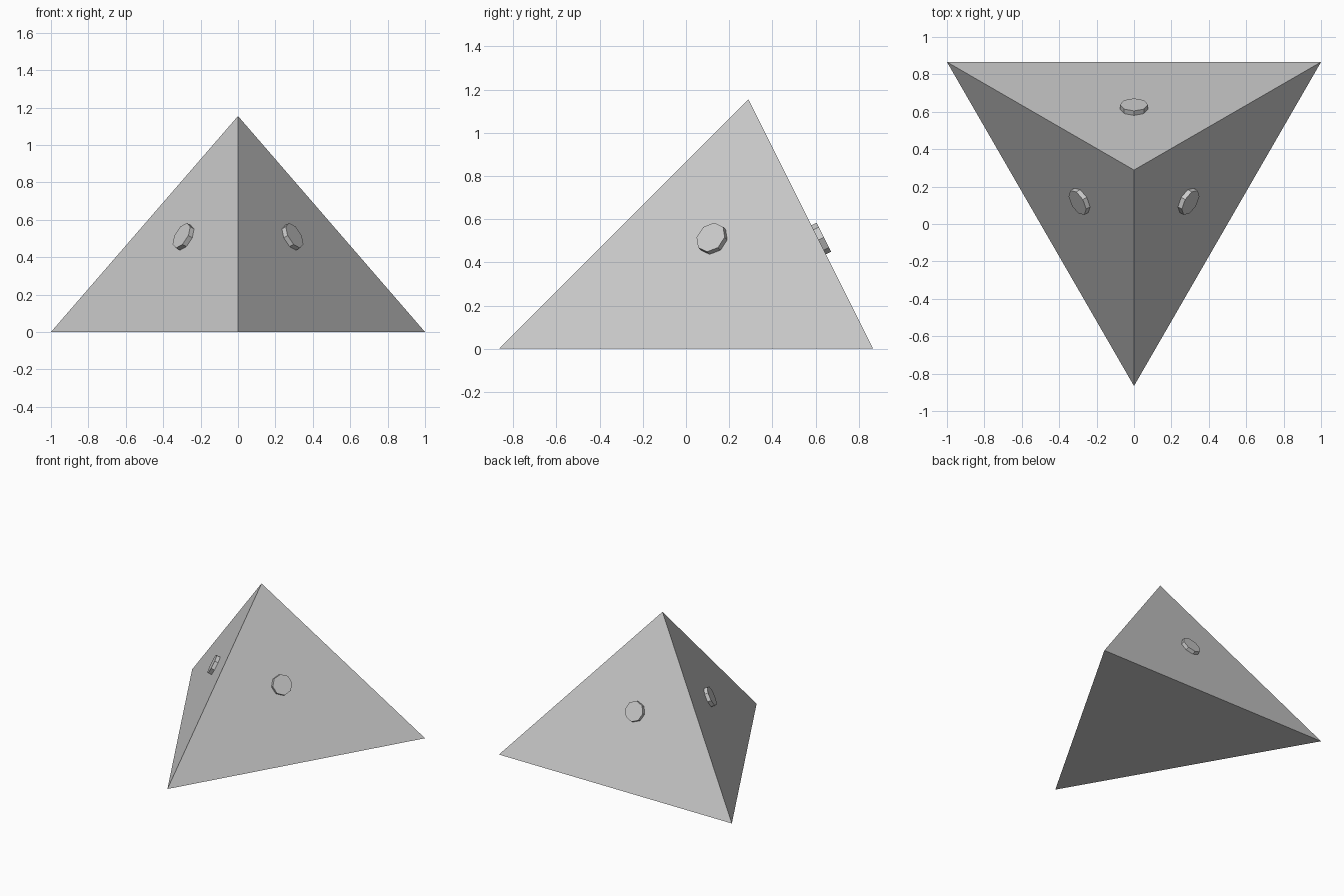
import bpy
from math import sin, cos, pi, radians, sqrt
from mathutils import Vector, Matrix

if "Cube" in bpy.data.objects:
    bpy.data.objects.remove(bpy.data.objects["Cube"])

R = 2 / sqrt(3)          # base circumradius and height
CY = R / 4               # the axis sits behind the bounding-box centre

# Three-sided pyramid body, one corner towards the front
bpy.ops.mesh.primitive_cone_add(vertices=3, radius1=R, radius2=0, depth=R,
                                location=(0, CY, R / 2), rotation=(0, 0, pi))
bpy.context.object.name = "pyramid_body"


# Octagonal stud lying flat on one sloping face, half sunk into it
def add_stud(name, angle, z=0.504, radius=0.075, depth=0.054):
    out = Vector((cos(angle), sin(angle), 0))
    side = Vector((-sin(angle), cos(angle), 0))
    normal = (out * 2 + Vector((0, 0, 1))).normalized()
    up = normal.cross(side)
    bpy.ops.mesh.primitive_cylinder_add(vertices=8, radius=radius, depth=depth)
    stud = bpy.context.object
    stud.name = name
    rot = Matrix((side, up, normal)).transposed()
    if rot.determinant() < 0:
        rot = Matrix((-side, up, normal)).transposed()
    pos = Vector((0, CY, z)) + out * ((R - z) / 2)
    stud.matrix_world = Matrix.Translation(pos) @ rot.to_4x4()


for name, deg in (("back_stud", 90), ("left_stud", 210), ("right_stud", 330)):
    add_stud(name, radians(deg))
